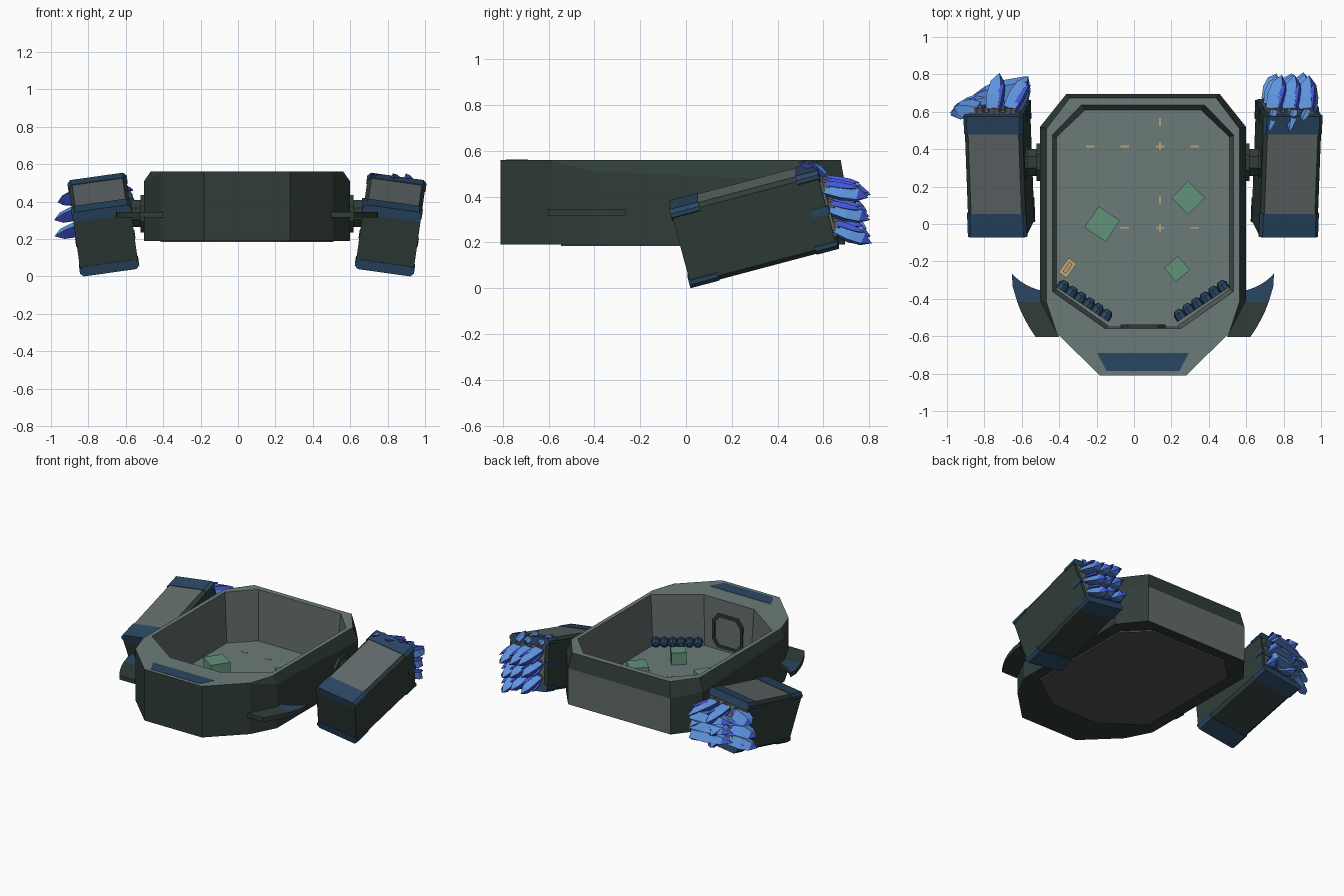
import bpy, bmesh, math, random
from mathutils import Matrix, Vector

if "Cube" in bpy.data.objects:
    bpy.data.objects.remove(bpy.data.objects["Cube"])

random.seed(4)
CX = 0.048  # symmetry plane of the hull


def mat(name, r, g, b):
    lin = [((c / 255 + 0.055) / 1.055) ** 2.4 for c in (r, g, b)]
    m = bpy.data.materials.new(name)
    m.diffuse_color = (*lin, 1)
    m.use_nodes = True
    m.node_tree.nodes["Principled BSDF"].inputs["Base Color"].default_value = m.diffuse_color
    return m


HULL = mat("dark green grey", 48, 61, 57)
RIM = mat("pale green grey", 108, 123, 120)
PANEL = mat("neutral grey", 98, 106, 107)
NAVY = mat("navy blue", 42, 71, 98)
GREEN = mat("crate green", 98, 145, 123)
FLAME = mat("flame light blue", 94, 148, 222)
DEEP = mat("flame deep blue", 66, 86, 215)
TAN = mat("tan", 186, 163, 122)
UNDER = mat("underside grey", 84, 84, 89)


def finish(name, bm, mats, rule=None, matrix=None):
    bmesh.ops.recalc_face_normals(bm, faces=bm.faces)
    bm.normal_update()
    if rule:
        for f in bm.faces:
            f.material_index = rule(f)
    if matrix:
        bm.transform(matrix)
    me = bpy.data.meshes.new(name)
    bm.to_mesh(me)
    bm.free()
    for m in mats:
        me.materials.append(m)
    ob = bpy.data.objects.new(name, me)
    bpy.context.collection.objects.link(ob)
    return ob


def box(name, size, loc, mats, matrix=None, rot=0, bevel=0, rule=None):
    bm = bmesh.new()
    bmesh.ops.create_cube(bm, size=1)
    bm.transform(Matrix.Diagonal((*size, 1)))
    if bevel:  # bevel only the edges running along y
        es = [e for e in bm.edges if abs((e.verts[0].co - e.verts[1].co).y) > size[1] * 0.9]
        bmesh.ops.bevel(bm, geom=es, offset=bevel, segments=1, affect='EDGES')
    m = Matrix.Translation(loc) @ Matrix.Rotation(rot, 4, 'Z')
    return finish(name, bm, mats, rule, matrix @ m if matrix else m)


def tube(name, r1, r2, depth, matrix, mats, seg=8):
    bm = bmesh.new()
    bmesh.ops.create_cone(bm, cap_ends=True, segments=seg, radius1=r1, radius2=r2, depth=depth)
    return finish(name, bm, mats, None, matrix)


def prism(name, pts, z0, z1, mats, rule=None):
    bm = bmesh.new()
    lo = [bm.verts.new((x, y, z0)) for x, y in pts]
    hi = [bm.verts.new((x, y, z1)) for x, y in pts]
    bm.faces.new(lo[::-1])
    bm.faces.new(hi)
    n = len(pts)
    for i in range(n):
        bm.faces.new((lo[i], lo[(i + 1) % n], hi[(i + 1) % n], hi[i]))
    return finish(name, bm, mats, rule)


def full(half):
    """Mirror a half outline about the hull centre."""
    return [(CX + x, y) for x, y in half] + [(CX - x, y) for x, y in reversed(half)]


# hull: loops from outer bottom, over the rim, down to the floor
outer = [(0.41, 0.695), (0.55, 0.52), (0.55, -0.41), (0.46, -0.585), (0.23, -0.81)]
crest = [(0.39, 0.675), (0.515, 0.51), (0.515, -0.42), (0.46, -0.585), (0.23, -0.81)]
inner = [(0.33, 0.635), (0.485, 0.475), (0.485, -0.36), (0.36, -0.448), (0.2, -0.56)]
floor = [(0.31, 0.61), (0.4625, 0.465), (0.4625, -0.35), (0.33, -0.443), (0.185, -0.545)]
loops = [(outer, [0.19] * 5), (outer, [0.45, 0.47, 0.51, 0.555, 0.555]), (crest, [0.56] * 5),
         (inner, [0.56] * 5), (floor, [0.195] * 5)]
bm = bmesh.new()
rings = []
for half, zs in loops:
    rings.append([bm.verts.new((x, y, z)) for (x, y), z in zip(full(half), zs + zs[::-1])])
rings.append(rings[0])
for k, slot in enumerate([0, 0, 1, 2, 0]):
    a, b = rings[k], rings[k + 1]
    for i in range(10):
        j = (i + 1) % 10
        f = bm.faces.new((a[i], a[j], b[j], b[i]))
        f.material_index = 2 if (k == 0 and i == 9) else slot  # grey panel on the back
finish("hull", bm, [HULL, RIM, PANEL])

# floor plate, pale on top and grey below
prism("floor_plate", full(floor), 0.185, 0.202, [UNDER, RIM], lambda f: int(f.normal.z > 0.5))

# hood panel
prism("hood_panel", full([(0.245, -0.69), (0.195, -0.785)]), 0.555, 0.562, [NAVY])

# interior door frame on the front wall
bm = bmesh.new()
oct_pts = [(0.08, 0.22), (0.12, 0.27), (0.12, 0.41), (0.08, 0.46)]
ringv = []
for s in (1.0, 0.85):
    half = [(x * s, 0.34 + (z - 0.34) * s) for x, z in oct_pts]
    pts = half + [(-x, z) for x, z in reversed(half)]
    for dy in (0, 0.018):
        ringv.append([bm.verts.new((CX + x, -0.556 + dy, z)) for x, z in pts])
for a, b in ((0, 1), (1, 3), (3, 2), (2, 0)):
    for i in range(8):
        j = (i + 1) % 8
        bm.faces.new((ringv[a][i], ringv[a][j], ringv[b][j], ringv[b][i]))
finish("door_frame", bm, [HULL])

# crates, small case and floor marks
for x, y, s, rot in ((0.29, 0.14, 0.127, 45), (-0.17, 0.0, 0.137, -34), (0.23, -0.24, 0.098, 40)):
    box("crate", (s, s, s * 0.9), (x, y, 0.2 + s * 0.45), [GREEN], rot=math.radians(rot))
box("small_case", (0.095, 0.055, 0.06), (-0.355, -0.235, 0.23), [TAN], rot=math.radians(55))
box("small_case_handle", (0.06, 0.02, 0.02), (-0.355, -0.235, 0.268), [TAN], rot=math.radians(55))
for y in (0.415, -0.02):
    for x in (-0.235, -0.05, 0.14, 0.325):
        box("floor_mark", (0.045, 0.01, 0.006), (x, y, 0.203), [TAN])
for y in (0.545, 0.415, 0.13, -0.02):
    box("floor_mark", (0.01, 0.04, 0.006), (0.14, y, 0.203), [TAN])

# rows of domed canisters lying against the front diagonal walls
for s in (-1, 1):
    a, b = Vector((0.43, -0.338, 0.24)), Vector((0.2, -0.492, 0.24))
    out = Vector((-s * 0.55, 0.83, 0)).normalized()
    q = out.to_track_quat('Z', 'Y').to_matrix().to_4x4()
    for i in range(6):
        p = a.lerp(b, i / 5)
        p.x = CX + s * p.x
        tube("canister", 0.031, 0.031, 0.035, Matrix.Translation(p) @ q, [NAVY])
        tube("canister_dome", 0.031, 0.014, 0.02, Matrix.Translation(p + out * 0.0275) @ q, [NAVY])


def arc(p, c, q, n=6):
    """Quadratic curve from p to q, bent toward c."""
    return [tuple(Vector(p).lerp(Vector(c), i / n).lerp(Vector(c).lerp(Vector(q), i / n), i / n))
            for i in range(n + 1)]


# curved front fins, blue on top toward the tips
fin_tip = [(0.515, -0.417)] + arc((0.53, -0.36), (0.64, -0.335), (0.70, -0.265)) + [(0.698, -0.33), (0.672, -0.417)]
fin_root = [(0.5, -0.417)] + arc((0.672, -0.417), (0.64, -0.51), (0.575, -0.603), 4) + [(0.45, -0.603)]
for s in (-1, 1):
    prism("fin_root", [(CX + s * x, y) for x, y in fin_root], 0.315, 0.345, [HULL])
    prism("fin_tip", [(CX + s * x, y) for x, y in fin_tip], 0.315, 0.345, [HULL, NAVY],
          lambda f: int(f.normal.z > 0.5))


def shard(bm, base, tip, r, deep=False):
    """Jagged four-sided flame shard, widest a third of the way along."""
    base, tip = Vector(base), Vector(tip)
    d = tip - base
    q = d.to_track_quat('Z', 'Y').to_matrix()
    prev = None
    tipv = bm.verts.new(tip)
    for t, k in ((0, 0.9), (0.4, 1.0), (0.75, 0.75)):
        loop = [bm.verts.new(base + d * t + q @ Vector((r * k * cx, r * k * cy, 0)))
                for cx, cy in ((1, 0.5), (-0.3, 0.7), (-1, -0.5), (0.3, -0.7))]
        if prev:
            for i in range(4):
                f = bm.faces.new((prev[i], prev[(i + 1) % 4], loop[(i + 1) % 4], loop[i]))
                f.material_index = int(deep or i == 3)
        else:
            bm.faces.new(loop)
        prev = loop
    for i in range(4):
        f = bm.faces.new((prev[i], prev[(i + 1) % 4], tipv))
        f.material_index = int(deep or i % 2 == 1)


# side thrusters
for s in (-1, 1):
    side = "right" if s > 0 else "left"
    M = (Matrix.Translation((CX + s * 0.768, 0.297, 0.277)) @ Matrix.Rotation(s * math.radians(8), 4, 'Y')
         @ Matrix.Rotation(math.radians(15), 4, 'X'))
    box(side + "_thruster_body", (0.312, 0.66, 0.352), (0, 0, 0), [HULL, PANEL], M, bevel=0.02,
        rule=lambda f: int(f.normal.z > 0.9))
    # blue end brackets
    for y, ln in ((-0.27, 0.13), (0.285, 0.1)):
        for z in (-0.153, 0.153):
            box(side + "_end_bracket", (0.32, ln, 0.053), (0, y, z), [NAVY], M, bevel=0.018)
    for sx in (-1, 1):
        box(side + "_side_bracket", (0.02, 0.08, 0.035), (sx * 0.15, 0.3, 0), [NAVY], M)
    # exhaust plate and nozzles
    box(side + "_exhaust_plate", (0.27, 0.02, 0.25), (0, 0.332, 0), [PANEL], M)
    bm = bmesh.new()
    left_tips = [(-0.975, 0.62), (-0.73, 0.80), (-0.575, 0.80)]
    for ix in (-1, 0, 1):
        for iz in (-1, 0, 1):
            b = Vector((ix * 0.09, 0.345, iz * 0.09))
            tube(side + "_nozzle", 0.04, 0.034, 0.04,
                 M @ Matrix.Translation(b) @ Matrix.Rotation(-math.pi / 2, 4, 'X'), [UNDER])
            base = M @ b
            j = Vector([random.uniform(-0.012, 0.012) for _ in range(3)])
            if s > 0:  # right jet streams back, droops and leans right
                tip = base + Vector((0.03 - 0.025 * (ix + 1) / 2, 0.17 + iz * 0.02, -0.05 + iz * 0.01)) + j
            else:      # left jet fans outward
                tx, ty = left_tips[ix + 1]
                tip = Vector((tx, ty - 0.03 * (1 - iz) / 2, base.z - 0.05)) + j
            shard(bm, base, tip, 0.054)
            d = tip - base
            off = Vector((0.03, 0.01, 0.03))
            shard(bm, base + off * 0.6, base + d * 0.75 + off, 0.02, True)
            shard(bm, base - off * 0.6, base + d * 0.6 - off, 0.02, True)
    if s > 0:  # stray shards licking over the top edge
        for x, ty in ((-0.1, 0.49), (0.01, 0.49), (0.08, 0.55)):
            b = M @ Vector((x, 0.36, 0.14))
            shard(bm, b, (b.x - 0.03, ty, 0.55), 0.02)
    else:      # cross streaks sweeping outward
        for z in (0.42, 0.35, 0.28):
            shard(bm, (-0.57, 0.75, z), (-0.86, 0.69, z - 0.02), 0.045)
            shard(bm, (-0.6, 0.69, z), (-0.92, 0.65, z - 0.04), 0.035)
    finish(side + "_flame", bm, [FLAME, DEEP])
    # mounting joint between hull and thruster
    for x, r, d in ((0.555, 0.108, 0.03), (0.6, 0.078, 0.09), (0.63, 0.09, 0.03)):
        tube(side + "_joint", r, r, d, Matrix.Translation((CX + s * x, 0.33, 0.335))
             @ Matrix.Rotation(math.pi / 2, 4, 'Y') @ Matrix.Rotation(math.pi / 8, 4, 'Z'), [HULL])
